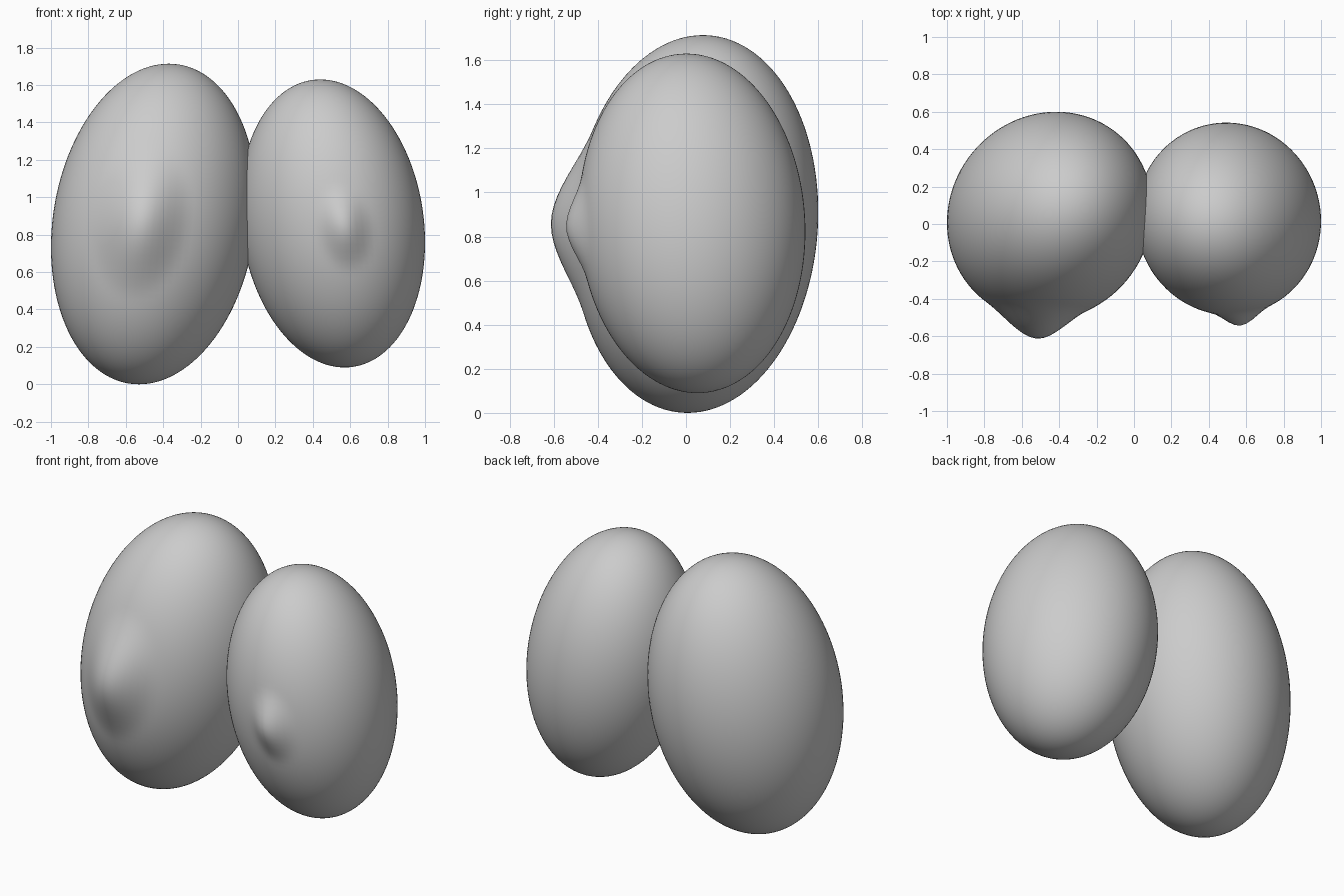
import bpy, bmesh, math
from mathutils import Vector

if "Cube" in bpy.data.objects:
    bpy.data.objects.remove(bpy.data.objects["Cube"])


def lobe(name, centre, half, lean, skew, bump):
    """Leaning ellipsoid with a soft bump on its front face."""
    bm = bmesh.new()
    bmesh.ops.create_uvsphere(bm, u_segments=96, v_segments=64, radius=1)
    a = math.sqrt(half[0] ** 2 - lean[0] ** 2)
    b = math.sqrt(half[1] ** 2 - lean[1] ** 2 - skew ** 2)
    bx, bz, rx, rz, height, slope = bump
    for v in bm.verts:
        u, front, w = v.co
        p = Vector((a * u + lean[0] * w,
                    b * front + lean[1] * w + skew * u,
                    half[2] * w)) + Vector(centre)
        # Bump: smooth falloff around a point on the front
        if front < 0:
            dz = p.z - bz
            dx = p.x - bx - slope * dz
            t = 1 - math.hypot(dx / rx, dz / rz)
            if t > 0:
                p.y -= height * t * t * (3 - 2 * t)
        v.co = p
    mesh = bpy.data.meshes.new(name)
    bm.to_mesh(mesh)
    bm.free()
    for f in mesh.polygons:
        f.use_smooth = True
    obj = bpy.data.objects.new(name, mesh)
    bpy.context.collection.objects.link(obj)
    return obj


# Large left lobe with a broad bump
lobe("large_lobe", (-0.45, 0.042, 0.857), (0.55, 0.558, 0.857),
     (0.08, 0.035), 0.03, (-0.52, 0.87, 0.27, 0.42, 0.10, 0.1))

# Smaller right lobe with a tight bump
lobe("small_lobe", (0.505, 0.027, 0.86), (0.495, 0.515, 0.77),
     (-0.065, -0.025), -0.015, (0.57, 0.84, 0.155, 0.24, 0.06, -0.1))
